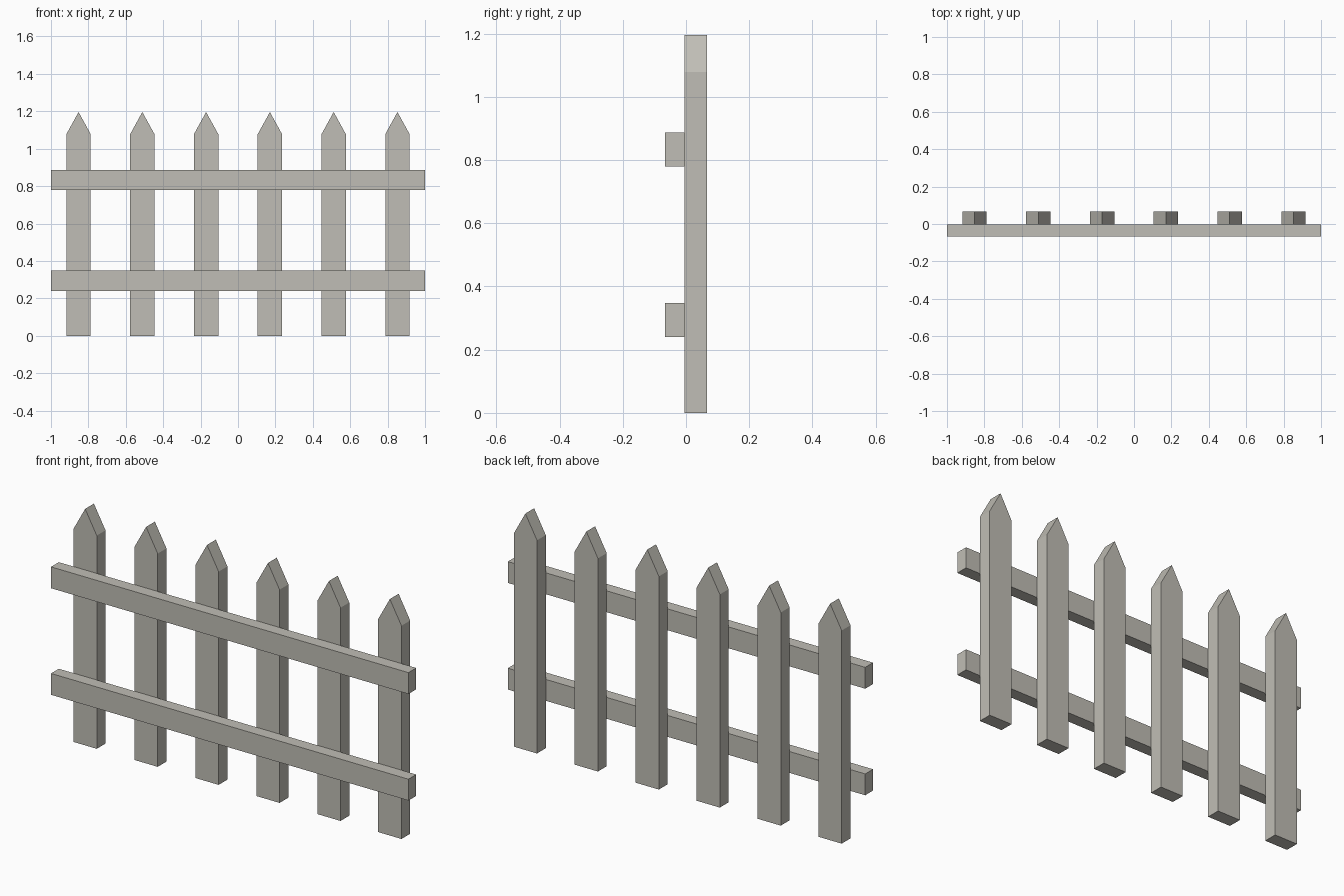
import bpy
import bmesh

cube = bpy.data.objects.get("Cube")
if cube:
    bpy.data.objects.remove(cube, do_unlink=True)

# Weathered wood colour shared by every board
wood = bpy.data.materials.new("weathered_grey_wood")
wood.use_nodes = True
colour = (0.53, 0.515, 0.465, 1)
wood.diffuse_color = colour
wood.node_tree.nodes["Principled BSDF"].inputs["Base Color"].default_value = colour


def board(name, profile, y_front, y_back, x=0):
    """Extrude an (x, z) outline from y_front to y_back."""
    bm = bmesh.new()
    face = bm.faces.new([bm.verts.new((px, y_front, pz)) for px, pz in profile])
    extruded = bmesh.ops.extrude_face_region(bm, geom=[face])["geom"]
    verts = [v for v in extruded if isinstance(v, bmesh.types.BMVert)]
    bmesh.ops.translate(bm, verts=verts, vec=(0, y_back - y_front, 0))
    bmesh.ops.recalc_face_normals(bm, faces=bm.faces)
    mesh = bpy.data.meshes.new(name)
    bm.to_mesh(mesh)
    bm.free()
    mesh.materials.append(wood)
    obj = bpy.data.objects.new(name, mesh)
    obj.location.x = x
    bpy.context.collection.objects.link(obj)


FRONT, JOINT, BACK = -0.066, -0.004, 0.066

# Pointed pickets
w, shoulder, tip = 0.065, 1.078, 1.196
picket = [(-w, 0), (w, 0), (w, shoulder), (0, tip), (-w, shoulder)]
for i in range(6):
    board(f"picket_{i + 1}", picket, JOINT, BACK, x=(i - 2.5) * 0.341)

# Horizontal rails across the front
for name, z in (("lower_rail", 0.24), ("upper_rail", 0.779)):
    top = z + 0.108
    board(name, [(-1, z), (1, z), (1, top), (-1, top)], FRONT, JOINT)
